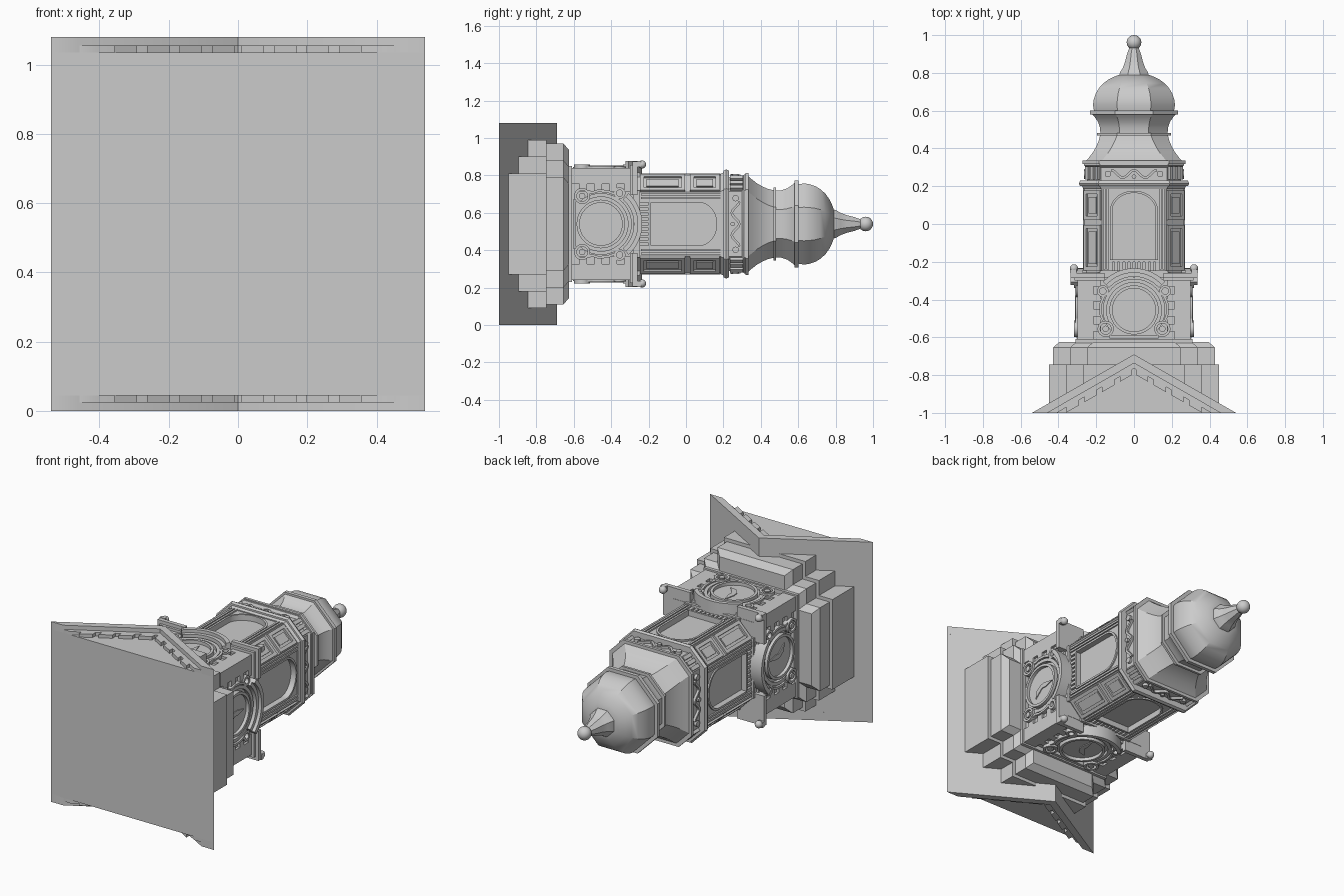
import bpy, bmesh
from math import sin, cos, pi, radians, sqrt
from mathutils import Matrix, Vector

cube = bpy.data.objects.get("Cube")
if cube:
    bpy.data.objects.remove(cube)

stone = bpy.data.materials.new("grey stone")
stone.use_nodes = True
GREY = (0.6, 0.6, 0.6, 1)
stone.diffuse_color = GREY
stone.node_tree.nodes["Principled BSDF"].inputs["Base Color"].default_value = GREY

# The tower axis runs along y; details are drawn on the +z face and turned about y.
SIDES = [0, 90, 180, 270]
DIAGONALS = [45, 135, 225, 315]


def loft(bm, rings, closed=False):
    rows = [[bm.verts.new(p) for p in r] for r in rings]
    n = len(rows[0])
    pairs = list(zip(rows, rows[1:])) + ([(rows[-1], rows[0])] if closed else [])
    for a, b in pairs:
        for i in range(n):
            j = (i + 1) % n
            bm.faces.new((a[i], a[j], b[j], b[i]))
    if not closed:
        bm.faces.new(rows[0][::-1])
        bm.faces.new(rows[-1])


def prism(bm, pts, z0, z1):
    loft(bm, [[(x, y, z) for x, y in pts] for z in (z0, z1)])


def box(bm, x0, x1, y0, y1, z0, z1):
    prism(bm, [(x0, y0), (x1, y0), (x1, y1), (x0, y1)], z0, z1)


def band(bm, path, width, z0, z1, closed=False):
    rings, n = [], len(path)
    for i, p in enumerate(path):
        a = path[i - 1] if closed or i else p
        b = path[(i + 1) % n] if closed or i < n - 1 else p
        t = (Vector(b) - Vector(a)).normalized()
        o = Vector((-t.y, t.x)) * width / 2
        l, r = Vector(p) + o, Vector(p) - o
        rings.append([(*l, z0), (*r, z0), (*r, z1), (*l, z1)])
    loft(bm, rings, closed)


def arc(cx, cy, rx, a0, a1, n, ry=None):
    ry = ry or rx
    angles = [radians(a0 + (a1 - a0) * i / n) for i in range(n + 1)]
    return [(cx + rx * cos(a), cy + ry * sin(a)) for a in angles]


def ball(bm, pos, r):
    bmesh.ops.create_uvsphere(bm, u_segments=20, v_segments=12, radius=r,
                              matrix=Matrix.Translation(pos))


def octagon(h, a, k):
    return [(x, h, z) for x, z in ((k, a), (a, k), (a, -k), (k, -a),
                                   (-k, -a), (-a, -k), (-a, k), (-k, a))]


def stepped(h, d):
    # Quarter of the stepped cross plan, turned four times
    q = [(.45, .27), (.36, .27), (.36, .36), (.27, .36), (.27, .45)]
    q = [(x - d, z - d) for x, z in q]
    out = []
    for k in range(4):
        for x, z in q:
            for _ in range(k):
                x, z = -z, x
            out.append((x, h, z))
    return out


def finish(name, bm, turns=(0,)):
    base = bm.verts[:] + bm.edges[:] + bm.faces[:]
    original = bm.verts[:]
    for t in turns[1:]:
        new = bmesh.ops.duplicate(bm, geom=base)["geom"]
        bmesh.ops.rotate(bm, verts=[g for g in new if isinstance(g, bmesh.types.BMVert)],
                         matrix=Matrix.Rotation(radians(t), 3, 'Y'))
    bmesh.ops.rotate(bm, verts=original, matrix=Matrix.Rotation(radians(turns[0]), 3, 'Y'))
    bmesh.ops.translate(bm, verts=bm.verts[:], vec=(0, 0, .54))
    bmesh.ops.recalc_face_normals(bm, faces=bm.faces[:])
    me = bpy.data.meshes.new(name)
    bm.to_mesh(me)
    bm.free()
    me.materials.append(stone)
    ob = bpy.data.objects.new(name, me)
    bpy.context.collection.objects.link(ob)
    bpy.ops.object.select_all(action='DESELECT')
    ob.select_set(True)
    bpy.context.view_layer.objects.active = ob
    bpy.ops.object.shade_smooth_by_angle(angle=radians(30))


# Gabled roof with raking cornices and dentils at both ends
bm = bmesh.new()
prism(bm, [(-.54, -1), (.54, -1), (0, -.69)], -.495, .495)
finish("gable_roof", bm)


def rake(top, bottom):
    edge = lambda y: (y + 1) / .574
    return [(-edge(top), -1), (0, top), (edge(top), -1),
            (edge(bottom), -1), (0, bottom), (-edge(bottom), -1)]


bm = bmesh.new()
prism(bm, rake(-.69, -.737), .49, .54)
prism(bm, rake(-.735, -.765), .49, .515)
for i in range(4):
    for s in (-1, 1):
        x0, x1 = .01 + .094 * i, .075 + .094 * i
        pts = [(s * x, top - .574 * x) for x, top in
               ((x0, -.76), (x1, -.76), (x1, -.793), (x0, -.793))]
        prism(bm, pts, .49, .515)
finish("raking_cornices", bm, (0, 180))

# Stepped plinth
bm = bmesh.new()
loft(bm, [stepped(-.99, 0), stepped(-.745, 0), stepped(-.745, .02),
          stepped(-.655, .02), stepped(-.625, .055)])
finish("stepped_plinth", bm)

# Clock stage: body, quoins, cornice
bm = bmesh.new()
box(bm, -.285, .285, -.65, -.28, -.285, .285)
box(bm, -.31, .31, -.63, -.61, -.31, .31)
finish("clock_stage", bm)
bm = bmesh.new()
for s in (-1, 1):
    for i in range(8):
        inner = .175 if i % 2 else .215
        y = -.61 + i * .04
        box(bm, *sorted((s * inner, s * .3)), y, y + .04, .28, .3)
finish("quoins", bm, SIDES)
bm = bmesh.new()
for s in (-1, 1):
    for y0, y1, z in ((-.3, -.285, .315), (-.285, -.26, .335)):
        box(bm, *sorted((s * .155, s * z)), y0, y1, .2, z)
    box(bm, *sorted((s * .305, s * .338)), -.26, -.24, .305, .338)
ball(bm, (.318, -.235, .318), .022)
band(bm, arc(0, -.455, .209, 42, 138, 20), .024, .2, .337)
band(bm, arc(0, -.455, .188, 42, 138, 20), .024, .2, .318)
finish("arched_cornice", bm, SIDES)
bm = bmesh.new()
box(bm, -.27, .27, -.29, -.258, -.27, .27)
finish("stage_roof", bm)

# Clock faces with scrolled surrounds and hands
bm = bmesh.new()
prism(bm, arc(0, -.455, .12, 0, 351, 39), .28, .293)
band(bm, arc(0, -.455, .122, 0, 351, 39), .016, .28, .312, True)
band(bm, arc(0, -.455, .155, -42, 222, 36), .02, .28, .305)
for s in (-1, 1):
    band(bm, arc(s * .15, -.555, .036, 0, 345, 23), .014, .28, .318, True)
    prism(bm, arc(s * .15, -.555, .017, 0, 330, 11), .28, .318)
    band(bm, arc(s * .165, -.355, .024, 0, 340, 17), .014, .28, .308, True)
    band(bm, [(s * x, y) for x, y in ((.16, -.38), (.175, -.42), (.178, -.47),
                                      (.168, -.5), (.175, -.53))], .014, .28, .31)
box(bm, -.13, .13, -.605, -.588, .28, .305)
finish("clock_faces", bm, SIDES)
bm = bmesh.new()
prism(bm, [(0, .09), (.017, .03), (.015, .0), (.062, -.055),
           (.015, -.045), (-.01, -.012), (-.014, .02)], .29, .298)
bmesh.ops.translate(bm, verts=bm.verts[:], vec=(0, -.455, 0))
finish("clock_hands", bm, SIDES)

# Lantern stage with arched window surrounds
bm = bmesh.new()
loft(bm, [octagon(-.27, .235, .197), octagon(.22, .235, .197)])
finish("lantern_core", bm)
bm = bmesh.new()
arch = [(.115, -.26)] + arc(0, .07, .115, 0, 180, 20, .095) + [(-.115, -.26)]
loft(bm, [[(x, y, z) for x, y in [(-w, -.26), (-w, .21), (w, .21), (w, -.26)] + arch]
          for w, z in ((.197, .235), (.17, .262))])
finish("window_walls", bm, SIDES)
bm = bmesh.new()
band(bm, [(.121, -.19)] + arc(0, .07, .121, 0, 180, 20, .1) + [(-.121, -.19)],
     .012, .25, .27)
for s in (-1, 1):
    for x in (.139, .158):
        box(bm, s * x - .006, s * x + .006, -.24, .185, .25, .271)
finish("window_mouldings", bm, SIDES)

# Balustrades below the windows
bm = bmesh.new()
box(bm, -.115, .115, -.2, -.188, .23, .268)
for i in range(8):
    x = -.0945 + i * .027
    box(bm, x - .008, x + .008, -.26, -.2, .235, .262)
box(bm, -.18, .18, -.262, -.245, .22, .275)
finish("balustrades", bm, SIDES)

# Two framed panels on every diagonal wall
D = (.235 + .197) / sqrt(2)
bm = bmesh.new()
for y0, y1 in ((-.245, -.005), (.022, .178)):
    for x0, x1, a, b in ((-.062, -.042, y0, y1), (.042, .062, y0, y1),
                         (-.042, .042, y0, y0 + .02), (-.042, .042, y1 - .02, y1)):
        box(bm, x0, x1, a, b, D - .01, D + .012)
    box(bm, -.027, .027, y0 + .034, y1 - .034, D - .01, D + .007)
finish("diagonal_panels", bm, DIAGONALS)

# Lantern cornice, frieze and upper cornice
bm = bmesh.new()
loft(bm, [octagon(*r) for r in (
    (.185, .268, .175), (.2, .275, .18), (.2, .285, .185), (.215, .292, .19),
    (.23, .285, .185), (.23, .25, .175), (.3, .25, .175), (.31, .265, .18),
    (.318, .265, .18), (.318, .272, .185), (.335, .272, .185), (.335, .255, .175))])
finish("lantern_cornice", bm)
bm = bmesh.new()
wave = [(x / 100, .265 + .02 * cos(x / 100 * pi / .06)) for x in range(-12, 13)]
band(bm, wave, .013, .245, .264)
for s in (-1, 1):
    prism(bm, arc(s * .138, .265, .017, 0, 337.5, 15), .245, .266)
prism(bm, arc(0, .25, .012, 0, 330, 11), .245, .266)
finish("frieze_scrolls", bm, SIDES)
bm = bmesh.new()
E = (.25 + .175) / sqrt(2)
for x in (-.036, 0, .036):
    box(bm, x - .011, x + .011, .235, .305, E - .01, E + .018)
finish("frieze_brackets", bm, DIAGONALS)

# Bell roof, onion dome and spire
bm = bmesh.new()
loft(bm, [octagon(h, a, a * r) for h, a, r in (
    (.33, .258, .68), (.35, .24, .66), (.38, .217, .62), (.41, .2, .58),
    (.44, .187, .54), (.47, .18, .5))])
loft(bm, [octagon(h, a, a * .46) for h, a in (
    (.468, .18), (.468, .195), (.482, .195), (.482, .18))])
loft(bm, [octagon(h, a, a * .43) for h, a in (
    (.48, .178), (.51, .18), (.54, .19), (.565, .207), (.58, .22),
    (.58, .232), (.602, .232), (.602, .216))])
finish("bell_roof", bm)
bm = bmesh.new()
loft(bm, [octagon(h, a, a * .414) for h, a in (
    (.6, .212), (.63, .217), (.66, .213), (.69, .203), (.72, .185),
    (.745, .162), (.765, .135), (.78, .105), (.79, .078))])
finish("onion_dome", bm)
bm = bmesh.new()
loft(bm, [octagon(h, a, a * .414) for h, a in (
    (.78, .08), (.805, .073), (.825, .06), (.86, .047), (.9, .037), (.94, .022))])
finish("spire", bm)
bm = bmesh.new()
ball(bm, (0, .961, 0), .039)
finish("finial_ball", bm)
